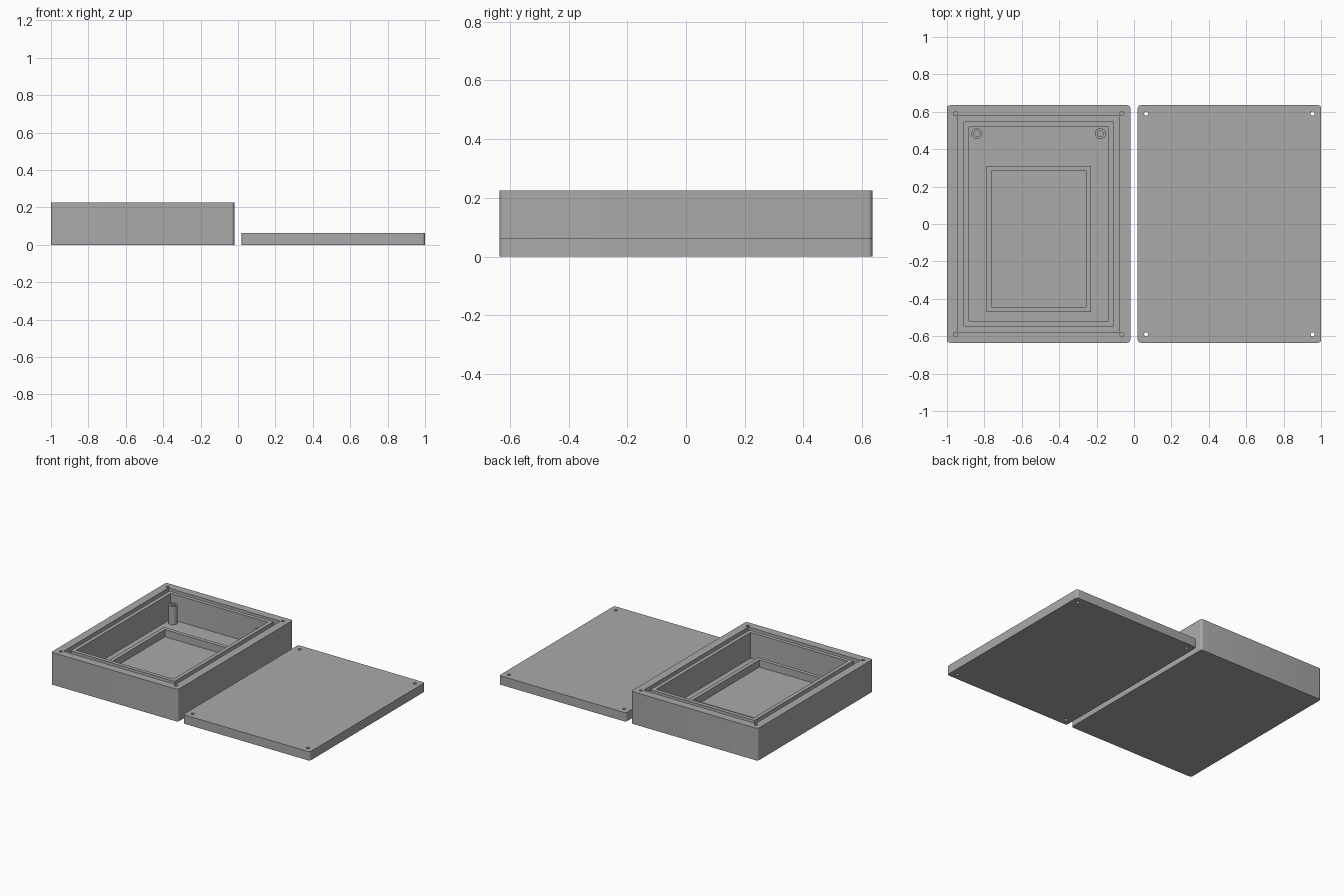
import bpy, bmesh, math

if "Cube" in bpy.data.objects:
    bpy.data.objects.remove(bpy.data.objects["Cube"])

grey = bpy.data.materials.new("plain grey")
grey.diffuse_color = (0.4, 0.4, 0.4, 1)
grey.use_nodes = True
grey.node_tree.nodes["Principled BSDF"].inputs["Base Color"].default_value = grey.diffuse_color

HALF_X, HALF_Y = 0.49, 0.635      # half size of tray and lid
TRAY_X, LID_X = -0.51, 0.51       # centres of tray and lid
TRAY_H, LID_H, FLOOR = 0.225, 0.062, 0.045


def prism(name, outline, z0, z1):
    """Extrude a closed outline from z0 to z1."""
    bm = bmesh.new()
    face = bm.faces.new([bm.verts.new((x, y, z0)) for x, y in outline])
    top = bmesh.ops.extrude_face_region(bm, geom=[face])["geom"]
    verts = [v for v in top if isinstance(v, bmesh.types.BMVert)]
    bmesh.ops.translate(bm, verts=verts, vec=(0, 0, z1 - z0))
    bmesh.ops.recalc_face_normals(bm, faces=bm.faces)
    mesh = bpy.data.meshes.new(name)
    bm.to_mesh(mesh)
    bm.free()
    mesh.materials.append(grey)
    obj = bpy.data.objects.new(name, mesh)
    bpy.context.collection.objects.link(obj)
    return obj


def block(name, cx, cy, hx, hy, z0, z1, r=0.004, seg=3):
    """Block with rounded upright edges."""
    pts = []
    for i, (sx, sy) in enumerate([(1, 1), (-1, 1), (-1, -1), (1, -1)]):
        for k in range(seg + 1):
            a = math.pi / 2 * (i + k / seg)
            pts.append((cx + sx * (hx - r) + r * math.cos(a),
                        cy + sy * (hy - r) + r * math.sin(a)))
    return prism(name, pts, z0, z1)


def rod(name, cx, cy, r, z0, z1, seg=24):
    pts = [(cx + r * math.cos(2 * math.pi * k / seg),
            cy + r * math.sin(2 * math.pi * k / seg)) for k in range(seg)]
    return prism(name, pts, z0, z1)


def cut(obj, cutter):
    """Subtract the cutter and remove it."""
    mod = obj.modifiers.new("cut", "BOOLEAN")
    mod.operation, mod.solver, mod.object = "DIFFERENCE", "EXACT", cutter
    select(obj)
    bpy.ops.object.modifier_apply(modifier=mod.name)
    bpy.data.objects.remove(cutter)


def select(obj):
    bpy.ops.object.select_all(action="DESELECT")
    obj.select_set(True)
    bpy.context.view_layer.objects.active = obj


def inset(name, margin, z0, z1):
    """Block following the tray outline at a margin."""
    return block(name, TRAY_X, 0, HALF_X - margin, HALF_Y - margin, z0, z1)


# Tray with open cavity
tray = block("tray", TRAY_X, 0, HALF_X, HALF_Y, 0, TRAY_H, 0.016, 6)
cut(tray, inset("cavity_cutter", 0.115, FLOOR, 0.4))

# Seal groove around the tray's top edge
groove = inset("groove_cutter", 0.057, TRAY_H - 0.03, 0.3)
cut(groove, inset("groove_core", 0.088, 0.1, 0.4))
cut(tray, groove)

# Lid lying beside the tray
lid = block("lid", LID_X, 0, HALF_X, HALF_Y, 0, LID_H, 0.016, 6)

# Corner screw holes: blind in the tray, through in the lid
for sx in (-1, 1):
    for sy in (-1, 1):
        x, y = sx * (HALF_X - 0.045), sy * (HALF_Y - 0.045)
        cut(tray, rod("screw_cutter", TRAY_X + x, y, 0.011, 0.08, 0.4))
        cut(lid, rod("screw_cutter", LID_X + x, y, 0.011, -0.1, 0.2))

# Raised frame on the cavity floor
frame = block("floor_frame", TRAY_X, -0.08, 0.28, 0.39, FLOOR - 0.01, 0.095, 0.002)
cut(frame, block("frame_cutter", TRAY_X, -0.08, 0.253, 0.363, -0.1, 0.3, 0.002))

# Hollow posts at the back of the cavity
posts = []
for side, sx in (("left", -1), ("right", 1)):
    x = TRAY_X + sx * 0.33
    post = rod(side + "_post", x, 0.483, 0.029, FLOOR - 0.01, 0.172)
    cut(post, rod("post_cutter", x, 0.483, 0.016, FLOOR + 0.005, 0.4))
    posts.append(post)

for obj in [tray, lid, frame] + posts:
    select(obj)
    bpy.ops.object.shade_smooth_by_angle(angle=math.radians(32))
